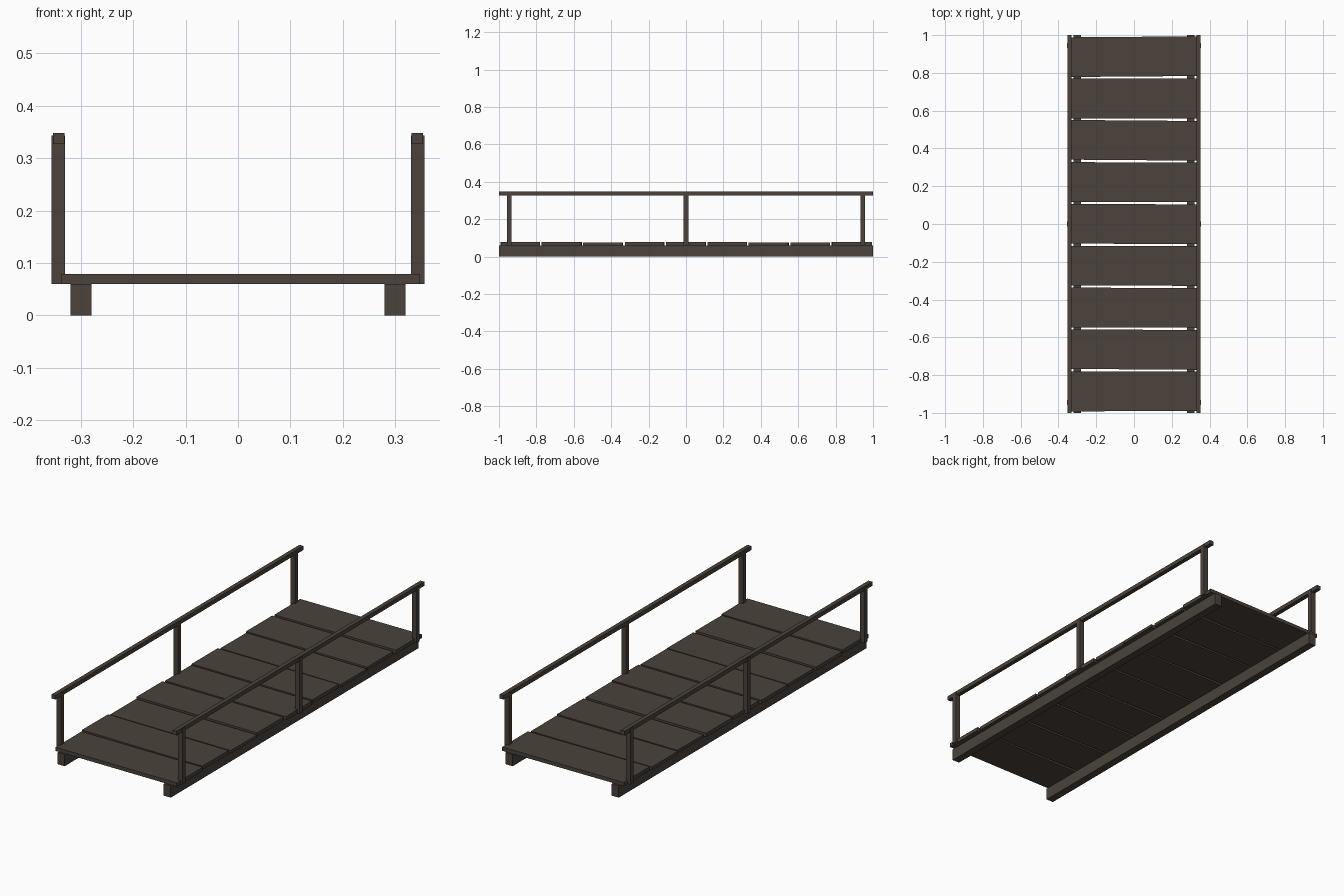
import bpy, math
from mathutils import Matrix

if "Cube" in bpy.data.objects:
    bpy.data.objects.remove(bpy.data.objects["Cube"])

wood = bpy.data.materials.new("dark_wood")
wood.diffuse_color = (0.07, 0.055, 0.045, 1)
wood.use_nodes = True
wood.node_tree.nodes["Principled BSDF"].inputs["Base Color"].default_value = wood.diffuse_color


def box(name, x, y, z, turn=0.0):
    """Box from (min, max) ranges, optionally turned about its own vertical axis."""
    bpy.ops.mesh.primitive_cube_add(size=1)
    ob = bpy.context.object
    ob.name = name
    size = [r[1] - r[0] for r in (x, y, z)]
    ob.data.transform(Matrix.Diagonal((*size, 1)))
    ob.location = [(r[0] + r[1]) / 2 for r in (x, y, z)]
    ob.rotation_euler.z = turn
    ob.data.materials.append(wood)
    return ob


def mirrored(r, side):
    return tuple(sorted((r[0] * side, r[1] * side)))


# Beams, posts and handrails on both sides
for side, label in ((-1, "left"), (1, "right")):
    box(f"{label}_beam", mirrored((0.28, 0.32), side), (-1, 1), (0, 0.06))
    for i, y in enumerate((-0.945, 0, 0.945)):
        box(f"{label}_post_{i + 1}", mirrored((0.33, 0.356), side),
            (y - 0.0125, y + 0.0125), (0.06, 0.343))
    box(f"{label}_handrail", mirrored((0.331, 0.353), side), (-1, 1), (0.327, 0.348))

# Deck planks, each slightly turned, shifted and of its own thickness:
# (turn, x shift, top height)
planks = [(0.002, 0.005, 0.079), (-0.007, -0.003, 0.079), (-0.004, 0.002, 0.075),
          (-0.002, -0.004, 0.079), (-0.004, 0.003, 0.079), (-0.002, -0.002, 0.079),
          (-0.008, 0.004, 0.075), (0.001, -0.004, 0.076), (0.008, 0.002, 0.079)]
pitch = 0.2215
for i, (turn, dx, top) in enumerate(planks):
    y = (i - 4) * pitch
    box(f"plank_{i + 1}", (dx - 0.342, dx + 0.342), (y - 0.105, y + 0.105), (0.06, top), turn)
